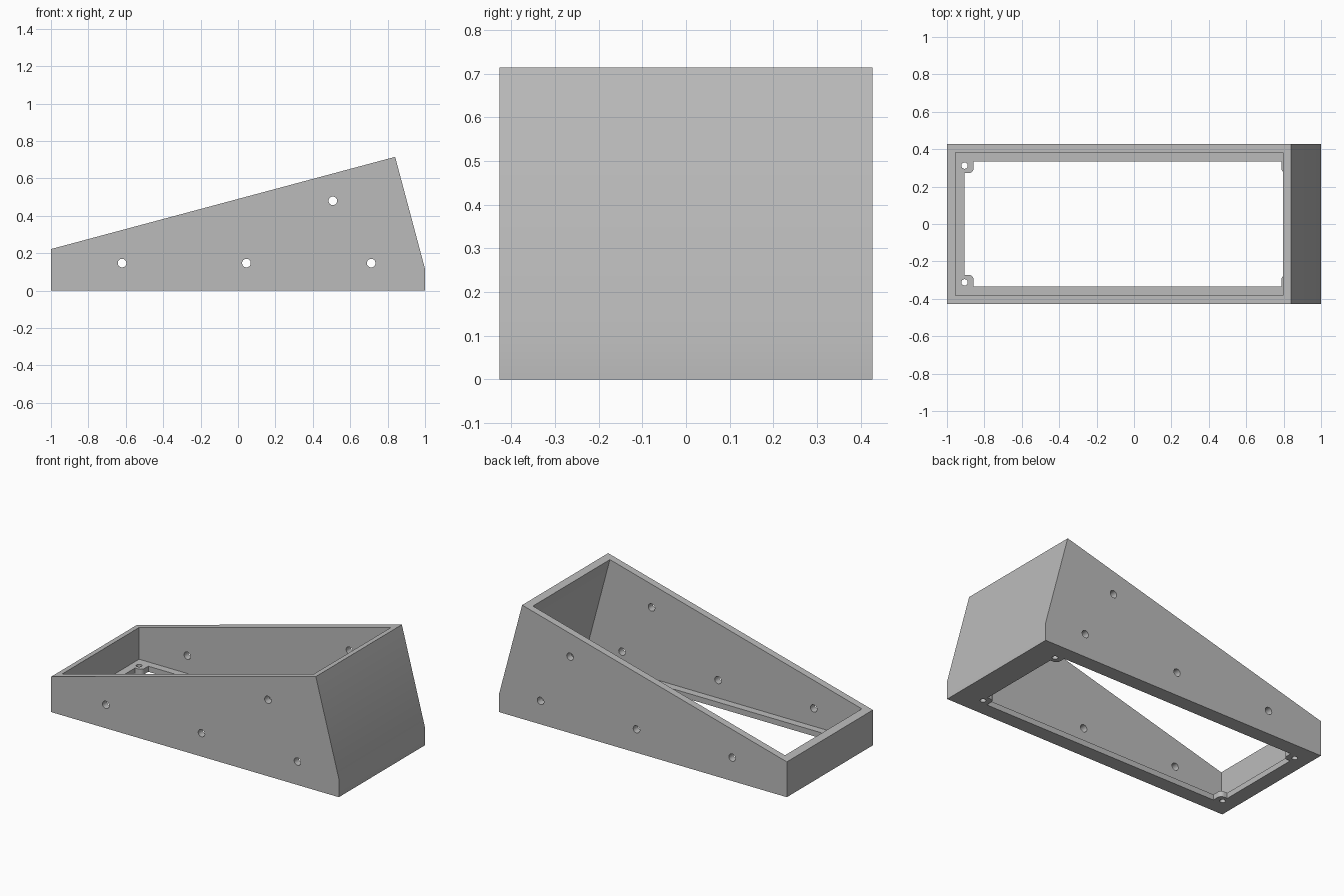
import bpy, bmesh, math
from mathutils import Vector

if "Cube" in bpy.data.objects:
    bpy.data.objects.remove(bpy.data.objects["Cube"])

HALF_Y = 0.427      # half depth of the case
WALL = 0.045        # wall thickness
FLOOR = 0.035       # thickness of the bottom flange


def make_prism(name, points, offset):
    """Extrude a flat outline by an offset vector."""
    bm = bmesh.new()
    face = bm.faces.new([bm.verts.new(p) for p in points])
    ext = bmesh.ops.extrude_face_region(bm, geom=[face])
    verts = [g for g in ext["geom"] if isinstance(g, bmesh.types.BMVert)]
    bmesh.ops.translate(bm, verts=verts, vec=Vector(offset))
    bmesh.ops.recalc_face_normals(bm, faces=bm.faces[:])
    mesh = bpy.data.meshes.new(name)
    bm.to_mesh(mesh)
    bm.free()
    obj = bpy.data.objects.new(name, mesh)
    bpy.context.collection.objects.link(obj)
    return obj


def side_prism(name, profile, half):
    return make_prism(name, [(x, -half, z) for x, z in profile], (0, 2 * half, 0))


def circle(radius, n=24):
    return [(radius * math.cos(2 * math.pi * i / n),
             radius * math.sin(2 * math.pi * i / n)) for i in range(n)]


def cut(target, cutter):
    """Subtract a cutter and discard it."""
    mod = target.modifiers.new("cut", "BOOLEAN")
    mod.operation = "DIFFERENCE"
    mod.solver = "EXACT"
    mod.object = cutter
    cutter.hide_render = True
    bpy.context.view_layer.objects.active = target
    bpy.ops.object.modifier_apply(modifier=mod.name)
    bpy.data.objects.remove(cutter, do_unlink=True)


# Wedge-shaped outer body
case = side_prism("sloped_case", [(-1, 0), (1, 0), (1, 0.115), (0.84, 0.715), (-1, 0.222)], HALF_Y)

# Inner pocket, parallel to the outer walls and open at the top
slope = 0.16 / 0.6
inner_top = 0.84 - WALL * math.hypot(1, slope)
right = 1 - WALL
knee = 0.715 - (right - inner_top) / slope
pocket = [(-right, FLOOR), (right, FLOOR), (right, knee),
          (inner_top - 0.285 * slope, 1.0), (-right, 1.0)]
cut(case, side_prism("pocket_cutter", pocket, HALF_Y - WALL))

# Bottom opening, leaving a flange with a rounded screw tab in each corner
X0, X1, Y1 = -0.906, 0.836, 0.335
TAB_X, TAB_Y, R = 0.048, 0.063, 0.026


def corner(x, sx, sy):
    """Outline around one tab, from the end edge to the long edge."""
    pts = [(x, sy * (Y1 - TAB_Y))]
    for i in range(7):
        a = math.pi / 2 * i / 6
        pts.append((x - sx * (TAB_X - R + R * math.sin(a)),
                    sy * (Y1 - TAB_Y + R - R * math.cos(a))))
    return pts + [(x - sx * TAB_X, sy * Y1)]


outline = (corner(X1, 1, 1) + corner(X0, -1, 1)[::-1]
           + corner(X0, -1, -1) + corner(X1, 1, -1)[::-1])
cut(case, make_prism("opening_cutter", [(x, y, -0.1) for x, y in outline], (0, 0, 0.2)))

# Screw holes through the tabs
for hx in (X0, X1):
    for hy in (-0.312, 0.312):
        pts = [(hx + x, hy + y, -0.1) for x, y in circle(0.017)]
        cut(case, make_prism("tab_hole_cutter", pts, (0, 0, 0.2)))

# Round holes through both long walls
for hx, hz in ((-0.62, 0.147), (0.045, 0.147), (0.712, 0.147), (0.507, 0.48)):
    cut(case, side_prism("wall_hole_cutter", [(hx + x, hz + z) for x, z in circle(0.023)], 0.6))

# Single grey finish
grey = bpy.data.materials.new("light_grey")
grey.diffuse_color = (0.5, 0.5, 0.5, 1)
grey.use_nodes = True
grey.node_tree.nodes["Principled BSDF"].inputs["Base Color"].default_value = grey.diffuse_color
case.data.materials.clear()
case.data.materials.append(grey)
for p in case.data.polygons:
    p.material_index = 0

# Smooth hole walls, sharp box edges
bpy.ops.object.select_all(action="DESELECT")
case.select_set(True)
bpy.context.view_layer.objects.active = case
bpy.ops.object.shade_smooth_by_angle(angle=math.radians(30))
